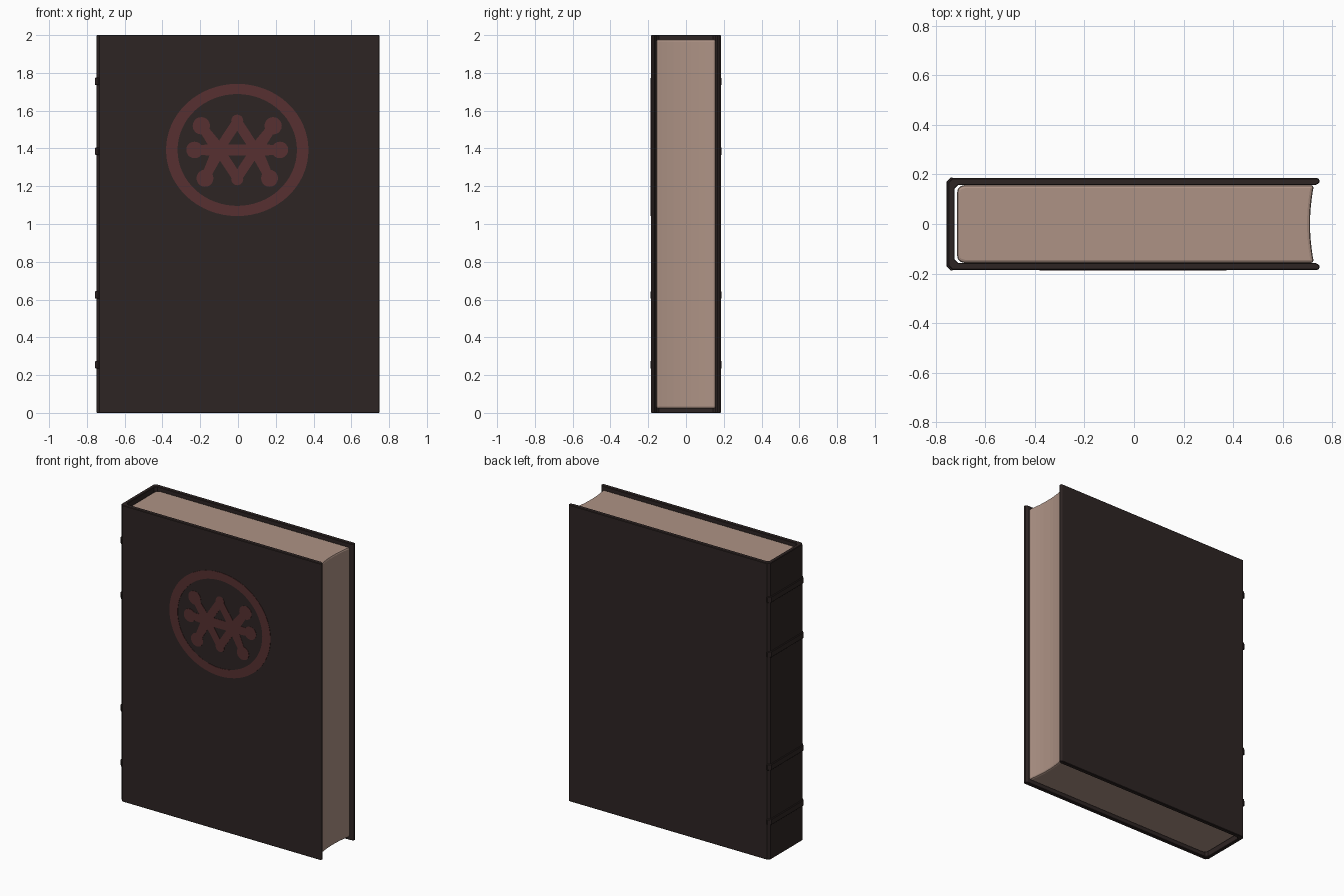
import bpy, bmesh, math
from mathutils import Vector

if "Cube" in bpy.data.objects:
    bpy.data.objects.remove(bpy.data.objects["Cube"])


def material(name, rgb):
    m = bpy.data.materials.new(name)
    m.diffuse_color = (*rgb, 1)
    m.use_nodes = True
    m.node_tree.nodes["Principled BSDF"].inputs["Base Color"].default_value = m.diffuse_color
    return m


LEATHER = material("dark leather", (0.027, 0.018, 0.017))
PAPER = material("aged paper", (0.42, 0.29, 0.235))
RED = material("dull red", (0.095, 0.03, 0.031))


def finish(name, bm, mat, bevel=0, segments=1):
    bmesh.ops.recalc_face_normals(bm, faces=bm.faces)
    me = bpy.data.meshes.new(name)
    bm.to_mesh(me)
    bm.free()
    me.materials.append(mat)
    ob = bpy.data.objects.new(name, me)
    bpy.context.collection.objects.link(ob)
    if bevel:
        mod = ob.modifiers.new("bevel", 'BEVEL')
        mod.width, mod.segments = bevel, segments
        mod.limit_method, mod.angle_limit = 'ANGLE', math.radians(50)
    return ob


def prism(bm, points, offset):
    """Extrude a closed outline of 3D points along an offset."""
    f = bm.faces.new([bm.verts.new(p) for p in points])
    ext = bmesh.ops.extrude_face_region(bm, geom=[f], use_keep_orig=True)
    moved = [v for v in ext["geom"] if isinstance(v, bmesh.types.BMVert)]
    bmesh.ops.translate(bm, verts=moved, vec=Vector(offset))


def mirrored(half):
    """Complete an outline by mirroring it across y = 0."""
    return half + [(x, -y) for x, y in reversed(half)]


# cover: U-shaped profile, boards and spine in one piece
half = [(-0.75, 0.168), (-0.733, 0.185), (0.743, 0.185), (0.75, 0.176),
        (0.748, 0.166), (0.733, 0.157), (-0.71, 0.157), (-0.725, 0.142)]
bm = bmesh.new()
prism(bm, [(x, y, 0) for x, y in mirrored(half)], (0, 0, 2))
finish("cover", bm, LEATHER, 0.003)

# page block: rounded at the spine, hollow at the fore edge
back = [(-0.715, 0.125), (-0.711, 0.143), (-0.70, 0.153), (-0.685, 0.157)]
fore = [(0.711 + 0.016 * (y / 0.157) ** 2, y)
        for y in (0.157, 0.13, 0.10, 0.065, 0.03)]
bm = bmesh.new()
prism(bm, [(x, y, 0.022) for x, y in mirrored(back + fore)], (0, 0, 1.956))
finish("page_block", bm, PAPER, 0.012, 2)

# raised bands wrapping the spine
band = [(-0.732, 0.18), (-0.732, 0.1885), (-0.74, 0.1885), (-0.757, 0.171)]
for i, z in enumerate((0.255, 0.625, 1.385, 1.755)):
    bm = bmesh.new()
    prism(bm, [(x, y, z - 0.02) for x, y in mirrored(band)], (0, 0, 0.04))
    finish(f"spine_band_{i + 1}", bm, LEATHER, 0.003)

# front ornament: oval ring with knobbed spokes round a diamond
CX, CZ, Y, THICK = -0.004, 1.392, -0.1845, (0, -0.0025, 0)


def oval(rx, rz, n, cx=CX, cz=CZ):
    return [(cx + rx * math.cos(math.tau * i / n), Y,
             cz + rz * math.sin(math.tau * i / n)) for i in range(n)]


bm = bmesh.new()
outer, inner = oval(0.377, 0.35, 64), oval(0.316, 0.296, 64)
for i in range(64):
    j = (i + 1) % 64
    prism(bm, [outer[i], outer[j], inner[j], inner[i]], THICK)
bmesh.ops.remove_doubles(bm, verts=bm.verts, dist=1e-5)
# drop the walls between ring segments
walls = [f for f in bm.faces if all(len(e.link_faces) > 2 for e in f.edges)]
seen = [f for f in bm.faces if abs(f.normal.y) < 0.5
        and sum(len(e.link_faces) > 2 for e in f.edges) >= 2
        and len({round(math.hypot((v.co.x - CX) / 0.377, (v.co.z - CZ) / 0.35), 2)
                 for v in f.verts}) > 1]
bmesh.ops.delete(bm, geom=list(set(walls + seen)), context='FACES')
finish("ornament_ring", bm, RED)


def bar(bm, a, b, wa, wb):
    """Tapered bar between two points on the cover face."""
    d = Vector((b[0] - a[0], b[1] - a[1])).normalized()
    n = Vector((-d.y, d.x))
    pts = [(a[0] + n.x * wa, a[1] + n.y * wa), (b[0] + n.x * wb, b[1] + n.y * wb),
           (b[0] - n.x * wb, b[1] - n.y * wb), (a[0] - n.x * wa, a[1] - n.y * wa)]
    prism(bm, [(x, Y, z) for x, z in pts], THICK)


bm = bmesh.new()
for s in (-1, 1):
    hub = (CX + s * 0.098, CZ)
    prism(bm, oval(0.038, 0.038, 20, *hub), THICK)
    # knobbed spokes
    for dx, dz, r in ((0.19, 0.128, 0.046), (0.226, 0, 0.044), (0.171, -0.15, 0.045)):
        knob = (CX + s * dx, CZ + dz)
        prism(bm, oval(r, r, 20, *knob), THICK)
        bar(bm, knob, hub, 0.023, 0.034)
    # diamond sides
    for t in (-1, 1):
        bar(bm, hub, (CX, CZ + t * 0.148), 0.026, 0.026)
for t in (-1, 1):
    prism(bm, oval(0.032, 0.032, 20, CX, CZ + t * 0.155), THICK)
bar(bm, (CX - 0.09, CZ), (CX + 0.09, CZ), 0.03, 0.03)
finish("ornament_motif", bm, RED)
